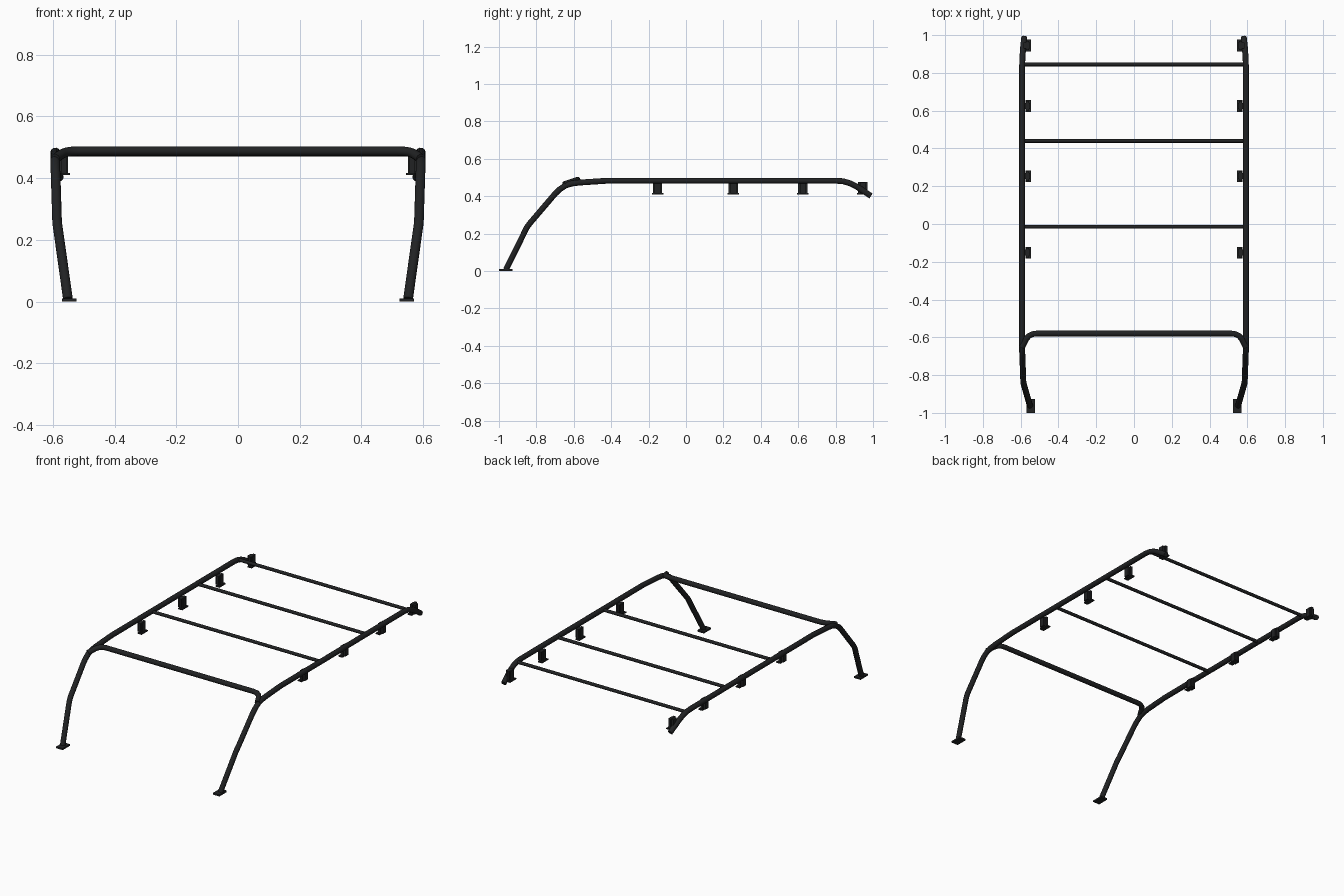
import bpy
import math

if "Cube" in bpy.data.objects:
    bpy.data.objects.remove(bpy.data.objects["Cube"])


def tube(name, points, radius):
    # Round tube swept along a list of points, converted to a smooth mesh
    cu = bpy.data.curves.new(name + "_path", 'CURVE')
    cu.dimensions = '3D'
    cu.bevel_depth = radius
    cu.bevel_resolution = 4
    cu.use_fill_caps = True
    sp = cu.splines.new('POLY')
    sp.points.add(len(points) - 1)
    for p, co in zip(sp.points, points):
        p.co = (*co, 1)
    ob = bpy.data.objects.new(name, cu)
    bpy.context.collection.objects.link(ob)
    bpy.ops.object.select_all(action='DESELECT')
    ob.select_set(True)
    bpy.context.view_layer.objects.active = ob
    bpy.ops.object.convert(target='MESH')
    bpy.ops.object.shade_smooth_by_angle(angle=math.radians(40))
    bpy.context.object.name = name
    return finish(bpy.context.object)


def box(name, lo, hi):
    bpy.ops.mesh.primitive_cube_add(size=1, location=[(a + b) / 2 for a, b in zip(lo, hi)])
    ob = bpy.context.object
    ob.name = name
    ob.scale = [abs(b - a) for a, b in zip(lo, hi)]
    bpy.ops.object.transform_apply(location=False, rotation=False, scale=True)
    return finish(ob)


black = bpy.data.materials.new("black_paint")
black.diffuse_color = (0.015, 0.016, 0.017, 1)
black.use_nodes = True
black.node_tree.nodes["Principled BSDF"].inputs["Base Color"].default_value = black.diffuse_color


def finish(ob):
    ob.data.materials.clear()
    ob.data.materials.append(black)
    return ob


RAIL_Z = 0.483

# Right-hand rail path: foot, bent leg, roof rail, drooping rear end
rail = [(0.551, -0.962, 0.008), (0.583, -0.85, 0.235), (0.586, -0.835, 0.255),
        (0.591, -0.70, 0.413), (0.592, -0.675, 0.437), (0.592, -0.645, 0.457),
        (0.592, -0.61, 0.468), (0.592, -0.57, 0.473), (0.592, -0.42, RAIL_Z),
        (0.592, 0.80, RAIL_Z), (0.592, 0.84, 0.480), (0.591, 0.875, 0.470),
        (0.589, 0.905, 0.456), (0.587, 0.935, 0.437), (0.581, 0.988, 0.402)]

for side, s in (("right", 1), ("left", -1)):
    tube(f"{side}_rail", [(s * x, y, z) for x, y, z in rail], 0.016)
    # Foot plate
    box(f"{side}_foot_plate", (s * 0.524, -1.0, 0), (s * 0.570, -0.927, 0.010))
    # Mounting brackets: upright, web and lipped base
    for i, y in enumerate((-0.152, 0.253, 0.625, 0.945), 1):
        n = f"{side}_bracket_{i}"
        box(n + "_upright", (s * 0.556, y - 0.025, 0.415), (s * 0.572, y + 0.025, 0.476))
        box(n + "_web", (s * 0.551, y - 0.016, 0.415), (s * 0.585, y + 0.016, 0.474))
        box(n + "_base", (s * 0.545, y - 0.031, 0.410), (s * 0.574, y + 0.031, 0.417))

# Front hoop with rounded corners dropping onto the rails
half = [(0.515, -0.580, 0.488), (0.538, -0.583, 0.487), (0.557, -0.593, 0.484),
        (0.570, -0.608, 0.479), (0.592, -0.652, 0.464)]
hoop = [(-x, y, z) for x, y, z in reversed(half)] + half
tube("front_hoop", hoop, 0.0155)

# Thin cross bars
for i, y in enumerate((-0.015, 0.44, 0.845), 1):
    tube(f"cross_bar_{i}", [(-0.59, y, 0.481), (0.59, y, 0.481)], 0.010)
